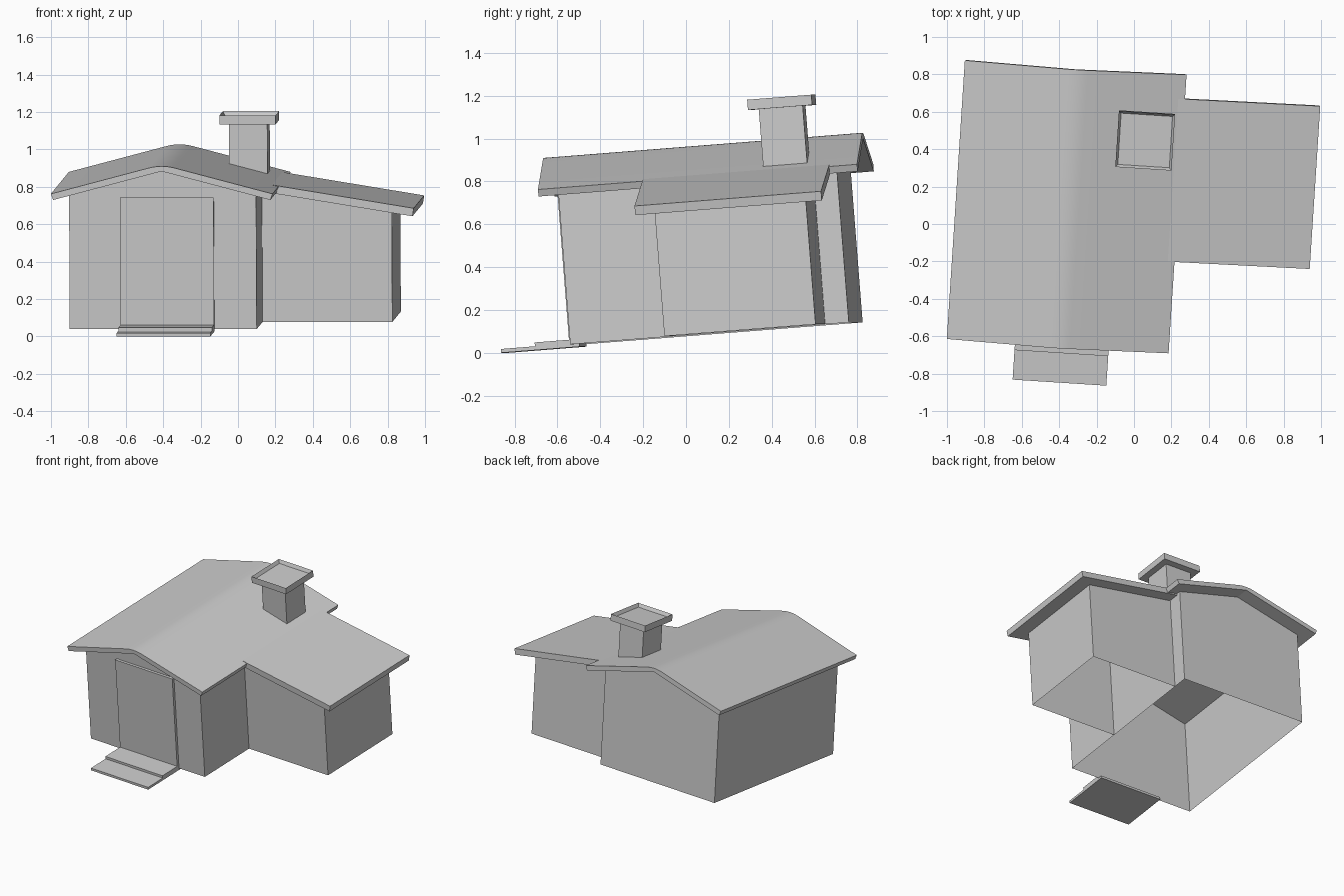
import bpy, bmesh, math
from mathutils import Matrix

if "Cube" in bpy.data.objects:
    bpy.data.objects.remove(bpy.data.objects["Cube"])

# The whole house leans: slight turn about z and tilt about x
LEAN = Matrix.Rotation(math.radians(-3.7), 4, 'Z') @ Matrix.Rotation(math.radians(4.5), 4, 'X')


def finish(name, bm):
    mesh = bpy.data.meshes.new(name)
    bmesh.ops.recalc_face_normals(bm, faces=bm.faces)
    bm.to_mesh(mesh)
    bm.free()
    ob = bpy.data.objects.new(name, mesh)
    bpy.context.collection.objects.link(ob)
    ob.matrix_world = LEAN
    return ob


def prism(name, profile, y0, y1, open_edges=(), caps=True):
    """Extrude an (x, z) profile from y0 to y1, leaving listed side faces open."""
    bm = bmesh.new()
    a = [bm.verts.new((x, y0, z)) for x, z in profile]
    b = [bm.verts.new((x, y1, z)) for x, z in profile]
    n = len(profile)
    for i in range(n):
        if i not in open_edges:
            j = (i + 1) % n
            bm.faces.new((a[i], a[j], b[j], b[i]))
    if caps:
        bm.faces.new(a)
        bm.faces.new(b[::-1])
    return finish(name, bm)


def box(name, x0, x1, y0, y1, z0, z1):
    return prism(name, [(x0, z0), (x1, z0), (x1, z1), (x0, z1)], y0, y1)


# Main roof: gable slab with a softly rounded ridge
CX, HALF, APEX, SLOPE, THICK = -0.365, 0.594, 0.970, 0.2645, 0.036
R = 0.07


def roof_z(x):
    return APEX - SLOPE * abs(x - CX)


top = [(CX - HALF, roof_z(CX - HALF))]
for i in range(7):
    d = R * (i / 3 - 1)
    top.append((CX + d, APEX - SLOPE * (R * R + d * d) / (2 * R)))
top.append((CX + HALF, roof_z(CX + HALF)))
e = HALF - 0.012
under = [(CX + d, roof_z(CX + d) - THICK) for d in (e, 0, -e)]
roof = prism("main_roof", top + under, -0.616, 0.881)
bpy.context.view_layer.objects.active = roof
roof.select_set(True)
bpy.ops.object.shade_smooth_by_angle(angle=math.radians(20))
roof.select_set(False)

# Main walls: thin shell, open below and under the roof
L, RT, BASE = -0.867, 0.135, 0.081
prism("main_walls", [(L, BASE), (RT, BASE), (RT, roof_z(RT) - THICK),
                     (CX, APEX - THICK), (L, roof_z(L) - THICK)],
      -0.528, 0.779, open_edges=(0, 2, 3))

# Side wing: lean-to roof and shell walls
GS = 0.165


def wing_z(x):
    return 0.697 + GS * (0.953 - x)


prism("wing_roof", [(0.137, wing_z(0.137)), (0.953, wing_z(0.953)),
                    (0.946, wing_z(0.946) - 0.044), (0.137, wing_z(0.137) - 0.044)],
      -0.125, 0.750)
prism("wing_walls", [(RT, BASE), (0.83, BASE), (0.83, wing_z(0.83) - 0.044),
                     (RT, wing_z(RT) - 0.044)],
      -0.041, 0.668, open_edges=(0, 2, 3))

# Door and entrance steps
DX0, DX1 = -0.594, -0.092
box("door", DX0, DX1, -0.547, -0.528, BASE, 0.787)
box("lower_step", DX0, DX1, -0.868, -0.500, 0.068, 0.086)
box("upper_step", DX0, DX1, -0.708, -0.528, 0.086, 0.104)

# Chimney shaft
PX, PY = 0.031, 0.540
box("chimney_shaft", PX - 0.103, PX + 0.103, PY - 0.103, PY + 0.103, 0.815, 1.11)

# Chimney cap with a shallow recess
bm = bmesh.new()
bmesh.ops.create_cube(bm, size=1, matrix=Matrix.Translation((PX, PY, 1.130))
                      @ Matrix.Diagonal((0.301, 0.301, 0.048, 1)))
lid = max(bm.faces, key=lambda f: f.calc_center_median().z)
bmesh.ops.inset_region(bm, faces=[lid], thickness=0.018)
bmesh.ops.translate(bm, verts=lid.verts, vec=(0, 0, -0.025))
finish("chimney_cap", bm)
